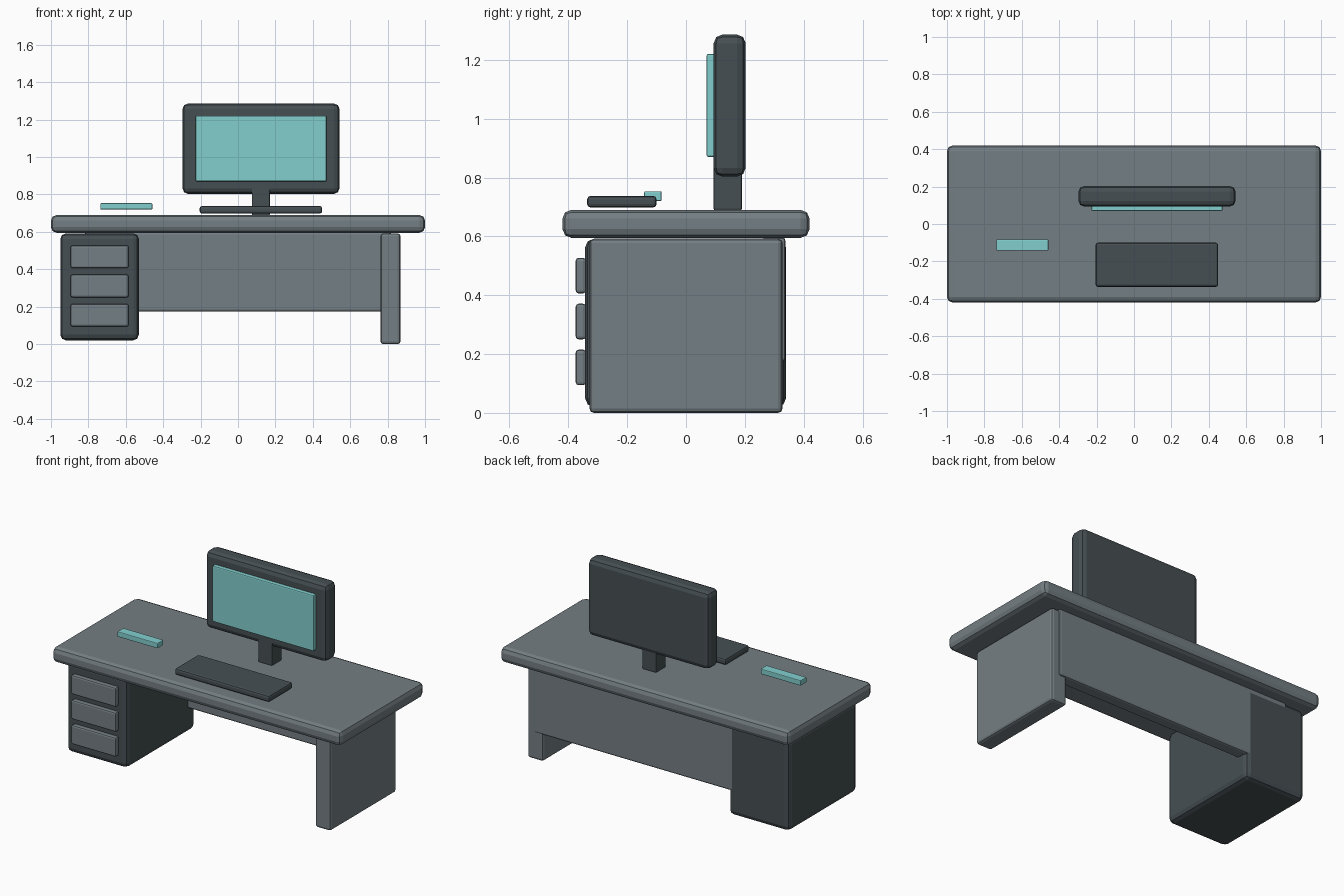
import bpy

if "Cube" in bpy.data.objects:
    bpy.data.objects.remove(bpy.data.objects["Cube"])


def srgb(r, g, b):
    def lin(c):
        c /= 255
        return c / 12.92 if c <= 0.04045 else ((c + 0.055) / 1.055) ** 2.4
    return (lin(r), lin(g), lin(b), 1)


def material(name, rgb):
    m = bpy.data.materials.new(name)
    m.diffuse_color = srgb(*rgb)
    m.use_nodes = True
    m.node_tree.nodes["Principled BSDF"].inputs["Base Color"].default_value = m.diffuse_color
    return m


grey = material("slate grey", (116, 126, 131))
dark = material("dark charcoal", (70, 79, 83))
teal = material("pale teal", (130, 207, 206))


def box(name, x, y, z, mat, bevel, segments=2):
    """Bevelled box spanning the given (min, max) ranges."""
    spans = (x, y, z)
    bpy.ops.mesh.primitive_cube_add(size=1, location=[(a + b) / 2 for a, b in spans])
    ob = bpy.context.object
    ob.name = name
    ob.scale = [b - a for a, b in spans]
    bpy.ops.object.transform_apply(location=False, rotation=False, scale=True)
    ob.data.materials.append(mat)
    mod = ob.modifiers.new("rounded edges", 'BEVEL')
    mod.width = bevel
    mod.segments = segments
    return ob


# Desk
box("desktop", (-1, 1), (-0.42, 0.42), (0.595, 0.69), grey, 0.03)
box("side_panel", (0.762, 0.869), (-0.328, 0.328), (0, 0.592), grey, 0.015)
box("back_panel", (-0.82, 0.82), (0.26, 0.338), (0.173, 0.597), grey, 0.012)

# Drawer cabinet
box("cabinet", (-0.95, -0.53), (-0.343, 0.34), (0.02, 0.592), dark, 0.03)
for i in range(3):
    z = 0.094 + i * 0.156
    box(f"drawer_front_{i + 1}", (-0.895, -0.585), (-0.375, -0.34),
        (z, z + 0.121), grey, 0.01)

# Monitor
box("monitor_stand", (0.074, 0.17), (0.094, 0.19), (0.688, 0.86), dark, 0.006)
box("monitor_case", (-0.297, 0.543), (0.094, 0.203), (0.803, 1.286), dark, 0.03)
box("screen", (-0.227, 0.473), (0.07, 0.1), (0.87, 1.22), teal, 0.006)

# Desk items
box("keyboard", (-0.205, 0.45), (-0.336, -0.1), (0.698, 0.738), dark, 0.012)
box("pen_case", (-0.736, -0.458), (-0.142, -0.083), (0.72, 0.753), teal, 0.004)
